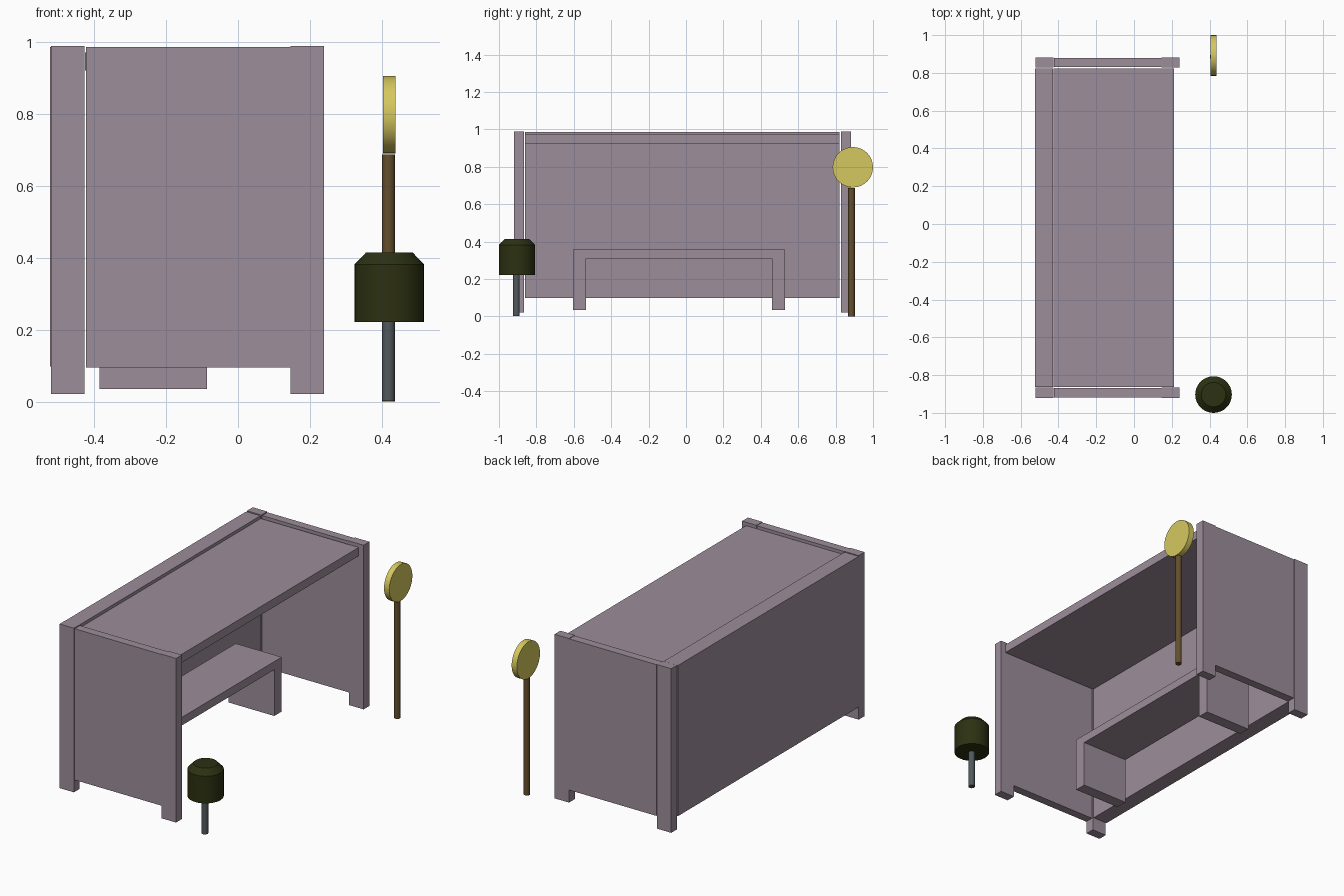
import bpy, bmesh, math
from mathutils import Matrix

if "Cube" in bpy.data.objects:
    bpy.data.objects.remove(bpy.data.objects["Cube"])


def material(name, rgb):
    m = bpy.data.materials.new(name)
    m.diffuse_color = (*[(c / 255) ** 2.2 for c in rgb], 1)
    m.use_nodes = True
    m.node_tree.nodes["Principled BSDF"].inputs["Base Color"].default_value = m.diffuse_color
    return m


MAUVE = material("mauve", (155, 140, 153))
GREEN = material("dark_green", (48, 52, 24))
STEEL = material("steel", (82, 90, 92))
BROWN = material("brown", (100, 80, 48))
YELLOW = material("yellow", (212, 198, 95))


def finish(name, bm, mat, smooth=False):
    me = bpy.data.meshes.new(name)
    bmesh.ops.recalc_face_normals(bm, faces=bm.faces)
    bm.to_mesh(me)
    bm.free()
    ob = bpy.data.objects.new(name, me)
    bpy.context.collection.objects.link(ob)
    me.materials.append(mat)
    if smooth:
        bpy.context.view_layer.objects.active = ob
        ob.select_set(True)
        bpy.ops.object.shade_smooth_by_angle(angle=math.radians(30))
        ob.select_set(False)
    return ob


def box(name, x, y, z, mat=MAUVE):
    bm = bmesh.new()
    bmesh.ops.create_cube(bm, size=1)
    for v in bm.verts:
        v.co = [(a + b) / 2 + c * (b - a) for c, (a, b) in zip(v.co, (x, y, z))]
    return finish(name, bm, mat)


def lathe(name, loc, profile, mat, n=32, rot=None):
    # closed solid of revolution from (radius, height) points
    bm = bmesh.new()
    rings = [[bm.verts.new((r * math.cos(2 * math.pi * i / n),
                            r * math.sin(2 * math.pi * i / n), h))
              for i in range(n)] for r, h in profile]
    for a, b in zip(rings, rings[1:]):
        for i in range(n):
            j = (i + 1) % n
            bm.faces.new((a[i], a[j], b[j], b[i]))
    bm.faces.new(rings[0])
    bm.faces.new(rings[-1])
    if rot:
        bm.transform(rot)
    bm.transform(Matrix.Translation(loc))
    return finish(name, bm, mat, True)


# shelter side walls: rear post, panel, front post
for side, y0, y1, panel_y in (("near", -0.92, -0.866, (-0.918, -0.868)),
                              ("far", 0.828, 0.882, (0.83, 0.88))):
    box(side + "_rear_post", (-0.521, -0.427), (y0, y1), (0.022, 0.99))
    box(side + "_side_panel", (-0.423, 0.148), panel_y, (0.095, 0.987))
    box(side + "_front_post", (0.146, 0.24), (y0, y1), (0.022, 0.99))

# back wall and roof
box("back_wall", (-0.523, -0.43), (-0.862, 0.822), (0.098, 0.987))
box("roof", (-0.426, 0.212), (-0.862, 0.822), (0.922, 0.972))

# bench: one bridge-shaped profile in y-z, extruded along x
bm = bmesh.new()
outline = [(-0.603, 0.036), (-0.534, 0.036), (-0.534, 0.309), (0.461, 0.309),
           (0.461, 0.036), (0.53, 0.036), (0.53, 0.357), (-0.603, 0.357)]
face = bm.faces.new([bm.verts.new((-0.386, y, z)) for y, z in outline])
ext = bmesh.ops.extrude_face_region(bm, geom=[face], use_keep_orig=True)
for e in ext["geom"]:
    if isinstance(e, bmesh.types.BMVert):
        e.co.x = -0.086
finish("bench", bm, MAUVE)

# litter bin on a post
lathe("bin_post", (0.419, -0.907, 0), [(0.018, 0.003), (0.018, 0.222)], STEEL)
lathe("bin_body", (0.421, -0.903, 0),
      [(0.097, 0.222), (0.097, 0.382), (0.065, 0.415)], GREEN)

# round stop sign on a pole
lathe("sign_pole", (0.419, 0.885, 0), [(0.018, 0), (0.018, 0.688)], BROWN)
lathe("sign_disc", (0.421, 0.892, 0.798), [(0.108, -0.017), (0.108, 0.017)],
      YELLOW, 32, Matrix.Rotation(math.pi / 2, 4, 'Y'))
